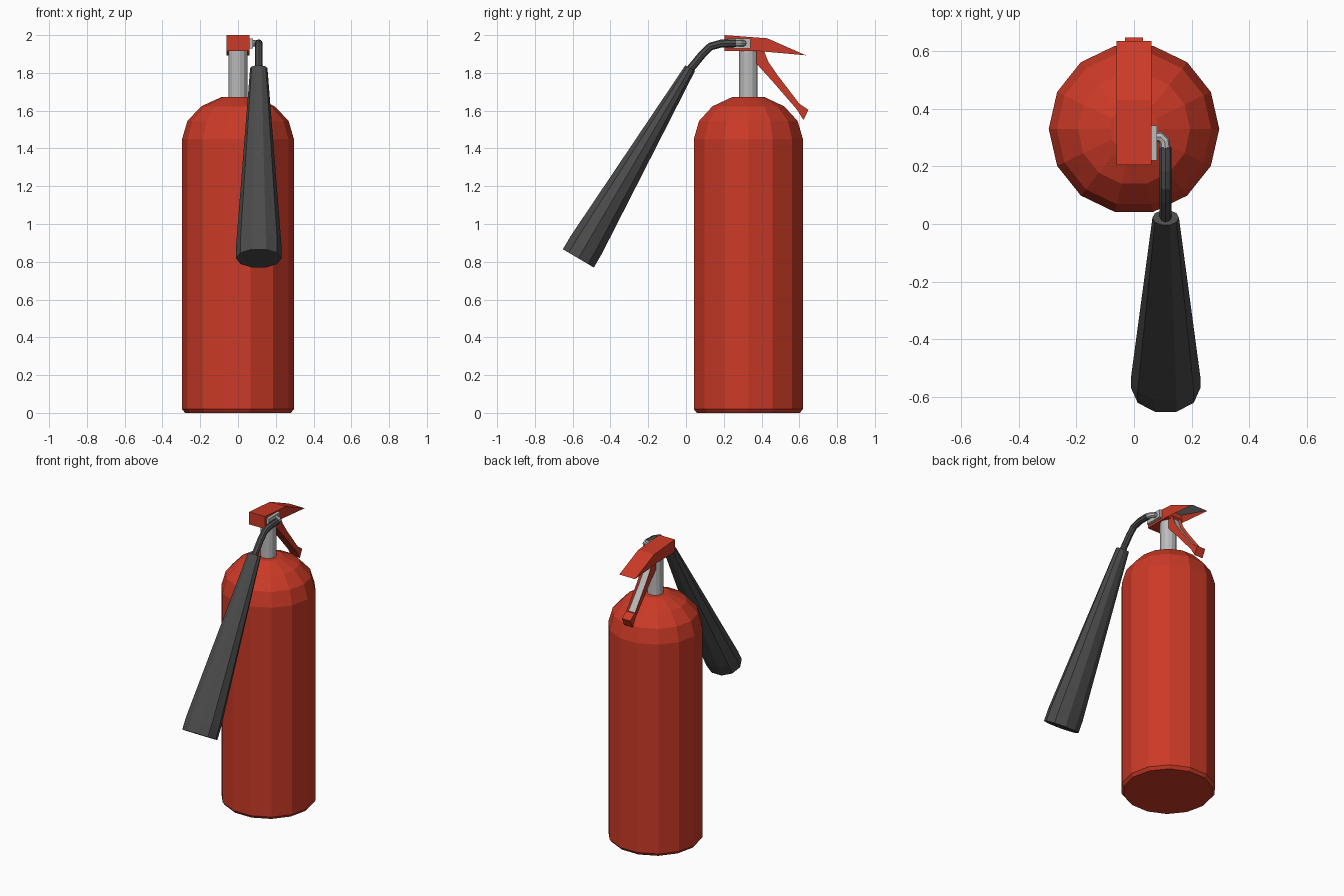
import bpy, bmesh, math
from mathutils import Vector

if "Cube" in bpy.data.objects:
    bpy.data.objects.remove(bpy.data.objects["Cube"])


def material(name, rgb):
    m = bpy.data.materials.new(name)
    m.diffuse_color = (*rgb, 1)
    m.use_nodes = True
    m.node_tree.nodes["Principled BSDF"].inputs["Base Color"].default_value = m.diffuse_color
    return m


RED = material("red paint", (0.60, 0.042, 0.02))
GREY = material("light grey metal", (0.50, 0.50, 0.50))
DARK = material("dark rubber", (0.07, 0.07, 0.07))


def finish(bm, name, *mats):
    me = bpy.data.meshes.new(name)
    bm.to_mesh(me)
    bm.free()
    for m in mats:
        me.materials.append(m)
    ob = bpy.data.objects.new(name, me)
    bpy.context.collection.objects.link(ob)
    return ob


def tube(name, path, radii, ref, sides, mat):
    """Capped flat-sided tube along a path; radii are (along ref, across ref)."""
    bm = bmesh.new()
    pts = [Vector(p) for p in path]
    u = Vector(ref)
    rings = []
    for i, (p, (ru, rv)) in enumerate(zip(pts, radii)):
        t = Vector()
        if i > 0:
            t += (p - pts[i - 1]).normalized()
        if i < len(pts) - 1:
            t += (pts[i + 1] - p).normalized()
        v = t.normalized().cross(u)
        ring = []
        for k in range(sides):
            a = 2 * math.pi * k / sides
            ring.append(bm.verts.new(p + u * ru * math.cos(a) + v * rv * math.sin(a)))
        rings.append(ring)
    for a, b in zip(rings, rings[1:]):
        for k in range(sides):
            j = (k + 1) % sides
            bm.faces.new((a[k], a[j], b[j], b[k]))
    bm.faces.new(rings[0])
    bm.faces.new(rings[-1])
    bmesh.ops.recalc_face_normals(bm, faces=bm.faces)
    return finish(bm, name, mat)


def side_plate(profile, half):
    """Extrude a (y, z) profile across x; also return the wall face of each profile edge."""
    bm = bmesh.new()
    left = [bm.verts.new((-half, y, z)) for y, z in profile]
    right = [bm.verts.new((half, y, z)) for y, z in profile]
    n = len(profile)
    walls = [bm.faces.new((left[i], left[(i + 1) % n], right[(i + 1) % n], right[i]))
             for i in range(n)]
    bm.faces.new(left)
    bm.faces.new(right)
    bmesh.ops.recalc_face_normals(bm, faces=bm.faces)
    return bm, walls


CY = 0.33  # y of the cylinder axis

# Tank with bevelled foot and domed shoulder
tank = [(0.28, 0), (0.296, 0.02), (0.296, 1.45), (0.268, 1.545),
        (0.195, 1.623), (0.085, 1.673)]
tube("tank", [(0, CY, z) for r, z in tank], [(r, r) for r, z in tank], (1, 0, 0), 14, RED)

# Neck
tube("neck", [(0, CY, 1.66), (0, CY, 1.93)], [(0.051, 0.051)] * 2, (1, 0, 0), 14, GREY)

# Upper handle with a hollow grey underside towards the tip
bm, walls = side_plate([(0.205, 2.0), (0.205, 1.915), (0.39, 1.915), (0.635, 1.893),
                        (0.43, 1.983)], 0.06)
hollow = walls[2]
bmesh.ops.inset_region(bm, faces=[hollow], thickness=0.012)
hollow.material_index = 1
for v in hollow.verts:
    v.co.z += 0.05 * (0.635 - v.co.y) / 0.24
finish(bm, "upper_handle", RED, GREY)

# Squeeze lever with a recessed grey channel on its upper side
bm, walls = side_plate([(0.372, 1.925), (0.372, 1.85), (0.467, 1.745), (0.588, 1.605),
                        (0.622, 1.55), (0.648, 1.605), (0.60, 1.637), (0.483, 1.79),
                        (0.435, 1.86), (0.41, 1.925)], 0.032)
channel = walls[6:9]
bmesh.ops.inset_region(bm, faces=channel, thickness=0.01, depth=-0.014)
for f in channel:
    f.material_index = 1
finish(bm, "squeeze_lever", RED, GREY)

# Valve plate on the right side of the handle
bm, _ = side_plate([(0.22, 1.93), (0.342, 1.93), (0.342, 1.983), (0.22, 1.983)], 0.012)
bmesh.ops.translate(bm, verts=bm.verts, vec=(0.068, 0, 0))
finish(bm, "valve_plate", GREY)

# Elbow and hose
tube("hose_elbow", [(0.075, 0.302, 1.957), (0.092, 0.302, 1.957),
                    (0.106, 0.287, 1.957), (0.11, 0.258, 1.957)],
     [(0.018, 0.018)] * 4, (0, 0, 1), 8, GREY)
tube("hose", [(0.11, 0.265, 1.957), (0.185, 1.957 and 0.185, 1.957)][:1] +
     [(0.11, y, z) for y, z in ((0.185, 1.955), (0.13, 1.94), (0.088, 1.9), (0.018, 1.815))],
     [(0.021, 0.021)] * 5, (1, 0, 0), 8, DARK)

# Discharge horn: flattened cone with a straight lip
top, end = Vector((0.11, 0.022, 1.825)), Vector((0.11, -0.57, 0.818))
tube("discharge_horn", [top, top.lerp(end, 0.93), end],
     [(0.046, 0.031), (0.12, 0.1), (0.12, 0.1)], (1, 0, 0), 10, DARK)
